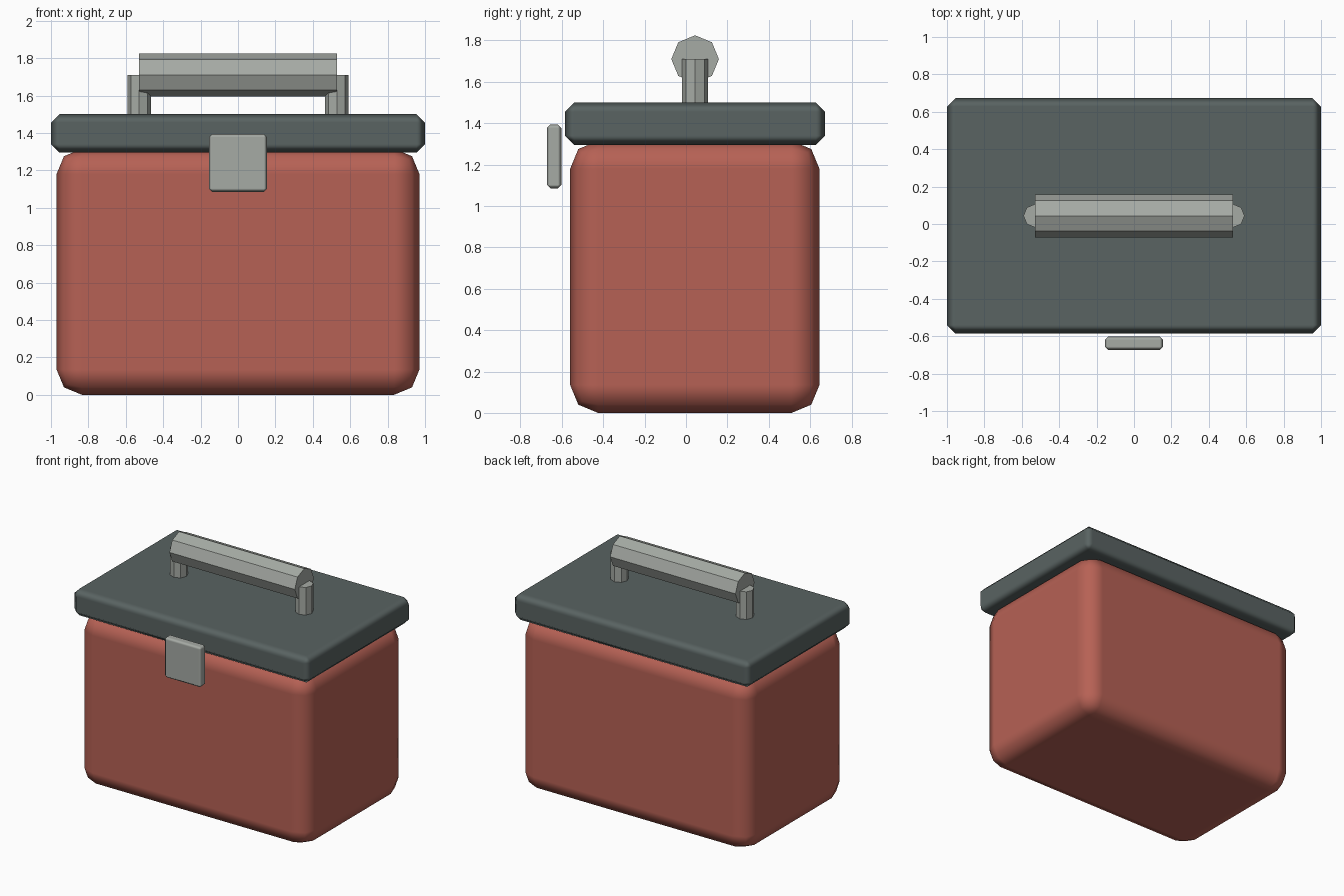
import bpy, math

if "Cube" in bpy.data.objects:
    bpy.data.objects.remove(bpy.data.objects["Cube"])


def material(name, rgb):
    m = bpy.data.materials.new(name)
    m.diffuse_color = (*rgb, 1.0)
    m.use_nodes = True
    m.node_tree.nodes["Principled BSDF"].inputs["Base Color"].default_value = m.diffuse_color
    return m


RED = material("brick_red", (0.47, 0.12, 0.09))
SLATE = material("dark_slate", (0.10, 0.125, 0.122))
METAL = material("pale_metal", (0.38, 0.405, 0.375))


def rounded_box(name, low, high, width, segments, mat):
    """Smooth-shaded box between two corners with bevelled edges."""
    centre = [(a + b) / 2 for a, b in zip(low, high)]
    bpy.ops.mesh.primitive_cube_add(size=1, location=centre)
    ob = bpy.context.object
    ob.name = name
    ob.scale = [b - a for a, b in zip(low, high)]
    bpy.ops.object.transform_apply(location=False, rotation=False, scale=True)
    bpy.ops.object.shade_smooth()
    bevel = ob.modifiers.new("Bevel", 'BEVEL')
    bevel.width = width
    bevel.segments = segments
    bevel.limit_method = 'NONE'
    bevel.harden_normals = True
    ob.data.materials.append(mat)
    return ob


def octagon_bar(name, centre, radius, length, rotation, mat):
    """Flat-shaded eight-sided bar."""
    bpy.ops.mesh.primitive_cylinder_add(vertices=8, radius=radius, depth=length,
                                        location=centre, rotation=rotation)
    ob = bpy.context.object
    ob.name = name
    ob.data.materials.append(mat)
    return ob


# Box body, lid and front latch
rounded_box("body", (-0.97, -0.56, 0.0), (0.97, 0.645, 1.315), 0.135, 2, RED)
rounded_box("lid", (-1.0, -0.585, 1.295), (1.0, 0.673, 1.50), 0.045, 1, SLATE)
rounded_box("latch", (-0.156, -0.673, 1.085), (0.156, -0.602, 1.395), 0.018, 1, METAL)

# Carrying handle: grip on two posts
octagon_bar("handle_grip", (0, 0.044, 1.71), 0.115, 1.056, (0, math.pi / 2, 0), METAL)
for side, label in ((-1, "left"), (1, "right")):
    octagon_bar("handle_post_" + label, (side * 0.528, 0.044, 1.58), 0.063, 0.26,
                (0, 0, 0), METAL)
